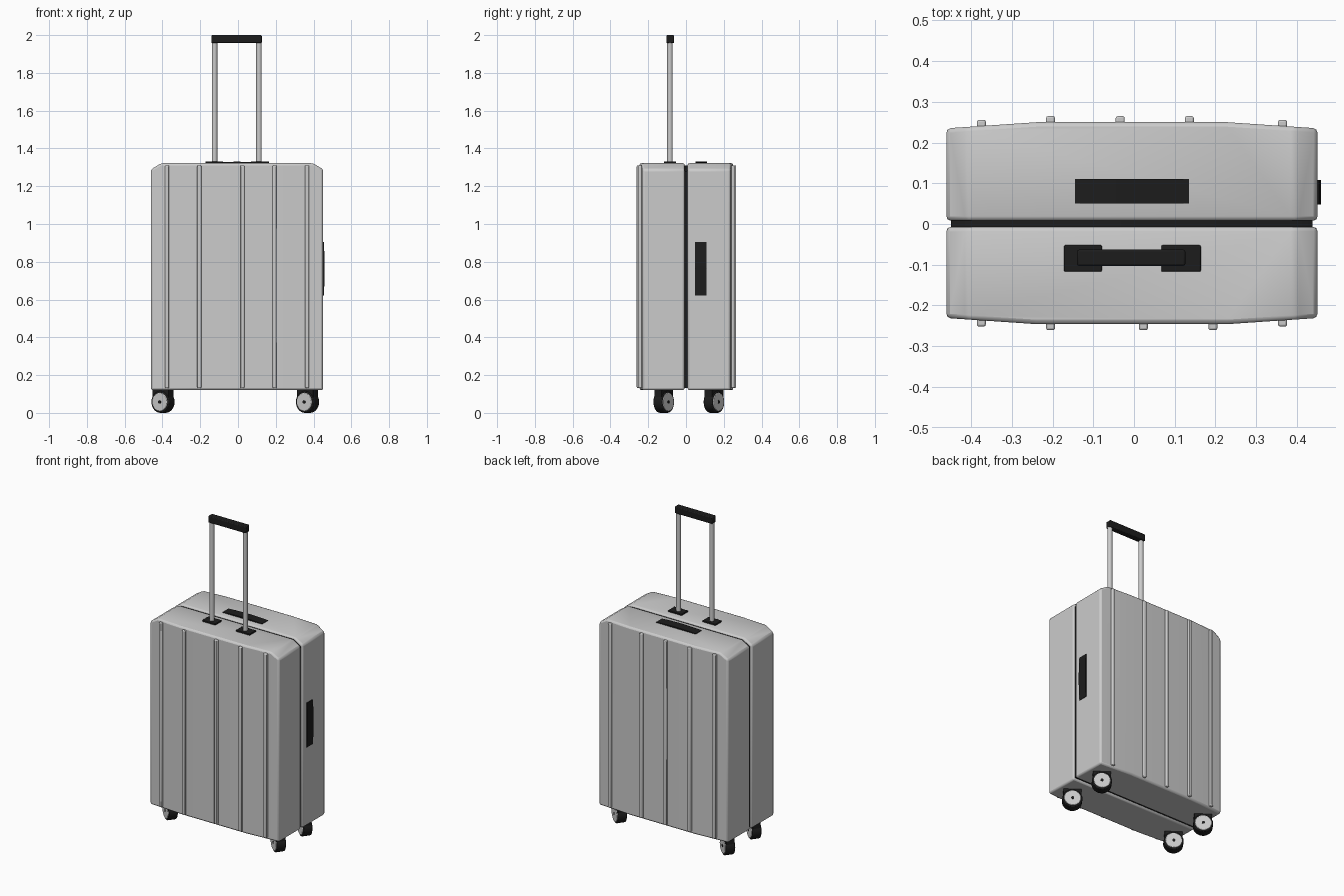
import bpy, bmesh, math
from mathutils import Vector, Matrix

if "Cube" in bpy.data.objects:
    bpy.data.objects.remove(bpy.data.objects["Cube"])

black = bpy.data.materials.new("black_plastic")
black.diffuse_color = (0.012, 0.012, 0.012, 1)
black.use_nodes = True
black.node_tree.nodes["Principled BSDF"].inputs["Base Color"].default_value = black.diffuse_color


def finish(bm, name, mat=None, bevel=0.0, segs=2):
    bmesh.ops.recalc_face_normals(bm, faces=bm.faces[:])
    me = bpy.data.meshes.new(name)
    bm.to_mesh(me)
    bm.free()
    ob = bpy.data.objects.new(name, me)
    bpy.context.collection.objects.link(ob)
    if mat:
        me.materials.append(mat)
    if bevel:
        m = ob.modifiers.new("bevel", 'BEVEL')
        m.width, m.segments = bevel, segs
        m.limit_method, m.angle_limit = 'ANGLE', math.radians(25)
    bpy.context.view_layer.objects.active = ob
    ob.select_set(True)
    bpy.ops.object.shade_smooth_by_angle(angle=math.radians(35))
    ob.select_set(False)
    return ob


def prism(pts, vec):
    # extrude a closed outline of 3D points along vec
    bm = bmesh.new()
    f = bm.faces.new([bm.verts.new(p) for p in pts])
    r = bmesh.ops.extrude_face_region(bm, geom=[f])
    vs = [g for g in r["geom"] if isinstance(g, bmesh.types.BMVert)]
    bmesh.ops.translate(bm, verts=vs, vec=vec)
    return bm


def box(name, lo, hi, mat=None, bevel=0.0, segs=2):
    (x0, y0, z0), (x1, y1, z1) = lo, hi
    bm = prism([(x0, y0, z0), (x1, y0, z0), (x1, y1, z0), (x0, y1, z0)], (0, 0, z1 - z0))
    return finish(bm, name, mat, bevel, segs)


def cyl(name, centre, r, depth, rot=Matrix(), mat=None, bevel=0.0):
    bm = bmesh.new()
    bmesh.ops.create_cone(bm, cap_ends=True, segments=32, radius1=r, radius2=r,
                          depth=depth, matrix=Matrix.Translation(centre) @ rot)
    return finish(bm, name, mat, bevel)


def shell(name, outline, z0, z1, x0, x1, mat=None, bevel=0.0):
    # plan outline extruded upward, top corners sliced off
    bm = prism([(x, y, z0) for x, y in outline], (0, 0, z1 - z0))
    for x, s in ((x0, -1), (x1, 1)):
        r = bmesh.ops.bisect_plane(bm, geom=bm.verts[:] + bm.edges[:] + bm.faces[:],
                                   plane_co=(x, 0, z1 - 0.033), plane_no=(s * 0.033, 0, 0.055),
                                   clear_outer=True)
        cut = [g for g in r["geom_cut"] if isinstance(g, bmesh.types.BMEdge)]
        bmesh.ops.contextual_create(bm, geom=cut)
    return finish(bm, name, mat, bevel)


# two body shells with slightly bowed outer faces
L, R = -0.461, 0.451
for name, y_in, y_edge, y_out in (("front_shell", -0.007, -0.231, -0.246),
                                  ("back_shell", 0.008, 0.235, 0.25)):
    shell(name, [(L, y_in), (R, y_in), (R, y_edge), (0.23, y_out), (-0.24, y_out), (L, y_edge)],
          0.12, 1.322, L, R, bevel=0.011)
# dark zip seam between shells
shell("zip_seam", [(-0.449, -0.009), (0.439, -0.009), (0.439, 0.01), (-0.449, 0.01)],
      0.132, 1.31, -0.449, 0.439, black)

# vertical ribs
for i, x in enumerate((-0.375, -0.205, 0.023, 0.194, 0.365)):
    y = -0.261 if abs(x) < 0.3 else -0.252
    box(f"front_rib_{i}", (x - 0.011, y, 0.132), (x + 0.011, -0.225, 1.31), bevel=0.005)
for i, x in enumerate((-0.375, -0.205, -0.034, 0.136, 0.365)):
    y = 0.265 if abs(x) < 0.3 else 0.256
    box(f"back_rib_{i}", (x - 0.011, 0.225, 0.132), (x + 0.011, y, 1.31), bevel=0.005)

# telescopic handle
PY = -0.085
for side, x, a, b in (("left", -0.124, -0.172, -0.079), ("right", 0.111, 0.067, 0.164)):
    cyl(f"{side}_pole", (x, PY, 1.635), 0.0145, 0.67)
    box(f"{side}_pole_base", (a, -0.117, 1.31), (b, -0.052, 1.331), black, 0.003)
box("pull_grip", (-0.14, -0.103, 1.957), (0.126, -0.063, 2.0), black, 0.005)

# carry handles: shallow arched straps
def strap(name, length, centre, to_world, vec):
    h = length / 2
    top = [(-h, 0.003), (-0.6 * h, 0.006), (0, 0.008), (0.6 * h, 0.006), (h, 0.003)]
    pts = top + [(h, -0.008), (-h, -0.008)]
    finish(prism([Vector(centre) + Vector(to_world(a, b)) for a, b in pts], vec),
           name, black)

strap("top_handle", 0.28, (-0.005, 0.05, 1.322), lambda a, b: (a, 0, b), (0, 0.06, 0))
strap("side_handle", 0.285, (R, 0.048, 0.763), lambda a, b: (b, 0, a), (0, 0.06, 0))

# swivelled caster wheels
axis = Vector((0.58, 0.81, 0)).normalized()
rot = axis.to_track_quat('Z', 'Y').to_matrix().to_4x4()
for fb, y in (("front", -0.118), ("back", 0.148)):
    for lr, x in (("left", -0.397), ("right", 0.368)):
        n, c = f"{fb}_{lr}", Vector((x, y, 0.058))
        cyl(n + "_tire", c, 0.058, 0.056, rot, black, 0.005)
        cyl(n + "_hub", c, 0.049, 0.063, rot, None, 0.003)
        cyl(n + "_axle", c, 0.009, 0.066, rot, black)
        # mount block above the wheel
        d = axis.cross(Vector((0, 0, 1)))
        pts = [c + axis * (0.024 * s) + d * (0.052 * t) for s, t in ((-1, -1), (1, -1), (1, 1), (-1, 1))]
        finish(prism([p + Vector((0, 0, 0.012)) for p in pts], (0, 0, 0.058)), n + "_mount", black)
